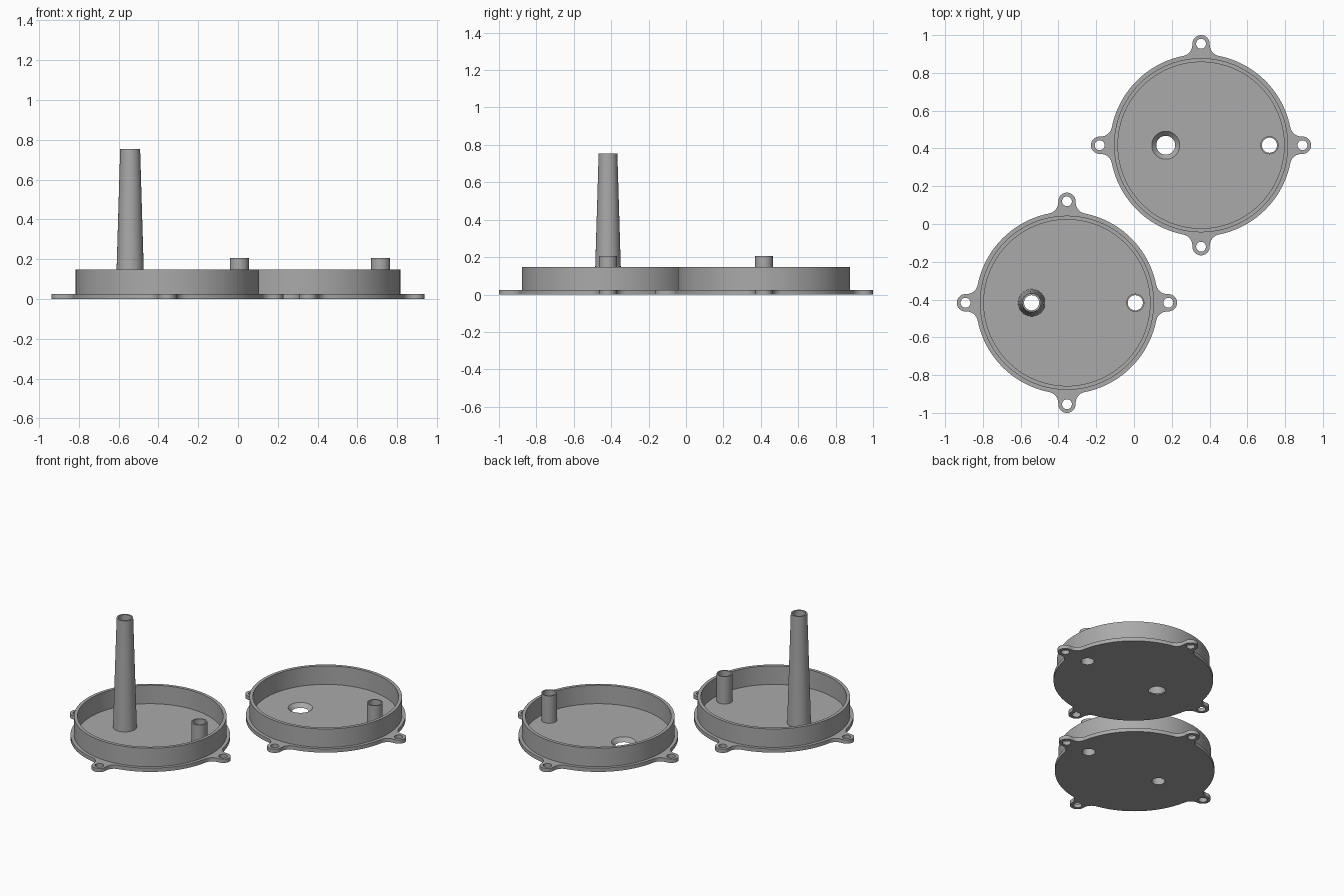
import bpy, bmesh, math
from math import sin, cos, pi, sqrt, atan2

if "Cube" in bpy.data.objects:
    bpy.data.objects.remove(bpy.data.objects["Cube"])

grey = bpy.data.materials.new("plain grey")
grey.diffuse_color = (0.4, 0.4, 0.4, 1)
grey.use_nodes = True
grey.node_tree.nodes["Principled BSDF"].inputs["Base Color"].default_value = grey.diffuse_color

FLOOR = 0.025           # plate thickness
DISC = 0.482            # plate radius
TAB_POS, TAB_R, FILLET = 0.537, 0.046, 0.06


def finish(ob):
    bpy.ops.object.select_all(action='DESELECT')
    ob.select_set(True)
    bpy.context.view_layer.objects.active = ob
    ob.data.materials.clear()
    ob.data.materials.append(grey)
    bpy.ops.object.shade_smooth_by_angle(angle=math.radians(30))


def arc(cx, cy, r, a0, a1, n):
    return [(cx + r * cos(a0 + (a1 - a0) * i / n), cy + r * sin(a0 + (a1 - a0) * i / n))
            for i in range(n + 1)]


def circle(cx, cy, r, n=48):
    return arc(cx, cy, r, 0, 2 * pi, n)[:-1]


def plate_outline():
    """Disc with four rounded ears, blended by concave fillets."""
    fy = TAB_R + FILLET
    fx = sqrt((DISC + FILLET) ** 2 - fy ** 2)
    t = atan2(fy, fx)
    quarter = arc(fx, -fy, FILLET, pi - t, pi / 2, 8)
    quarter += arc(TAB_POS, 0, TAB_R, -pi / 2, pi / 2, 20)
    quarter += arc(fx, fy, FILLET, -pi / 2, -pi + t, 8)
    quarter += arc(0, 0, DISC, t, pi / 2 - t, 28)[1:-1]
    pts = []
    for k in range(4):
        c, s = cos(k * pi / 2), sin(k * pi / 2)
        pts += [(x * c - y * s, x * s + y * c) for x, y in quarter]
    return pts


def plate(name, cx, cy, holes):
    cu = bpy.data.curves.new(name + "_curve", 'CURVE')
    cu.dimensions = '2D'
    cu.fill_mode = 'BOTH'
    cu.extrude = FLOOR / 2
    for pts in [plate_outline()] + [circle(*h) for h in holes]:
        sp = cu.splines.new('POLY')
        sp.points.add(len(pts) - 1)
        for p, (x, y) in zip(sp.points, pts):
            p.co = (x, y, 0, 1)
        sp.use_cyclic_u = True
    ob = bpy.data.objects.new(name, cu)
    bpy.context.collection.objects.link(ob)
    ob.location = (cx, cy, FLOOR / 2)
    bpy.ops.object.select_all(action='DESELECT')
    ob.select_set(True)
    bpy.context.view_layer.objects.active = ob
    bpy.ops.object.convert(target='MESH')
    ob = bpy.context.view_layer.objects.active
    bm = bmesh.new()
    bm.from_mesh(ob.data)
    bmesh.ops.remove_doubles(bm, verts=bm.verts, dist=1e-5)
    bmesh.ops.recalc_face_normals(bm, faces=bm.faces)
    bm.to_mesh(ob.data)
    bm.free()
    finish(ob)


def lathe(name, cx, cy, profile, n=48):
    """Revolve a closed (radius, height) profile about the vertical axis."""
    bm = bmesh.new()
    rings = [[bm.verts.new((x, y, z)) for x, y in circle(0, 0, r, n)] for r, z in profile]
    for a, b in zip(rings, rings[1:] + rings[:1]):
        for i in range(n):
            j = (i + 1) % n
            bm.faces.new((a[i], a[j], b[j], b[i]))
    bmesh.ops.recalc_face_normals(bm, faces=bm.faces)
    me = bpy.data.meshes.new(name)
    bm.to_mesh(me)
    bm.free()
    ob = bpy.data.objects.new(name, me)
    ob.location = (cx, cy, 0)
    bpy.context.collection.objects.link(ob)
    finish(ob)


def tube(name, cx, cy, r_base, r_top, bore, top, n=48):
    lathe(name, cx, cy, [(r_base, FLOOR), (r_top, top), (bore, top), (bore, FLOOR)], n)


BORE, SEAT_R, SEAT_X, POST_X = 0.04, 0.074, -0.187, 0.362
ears = [(TAB_POS * cos(k * pi / 2), TAB_POS * sin(k * pi / 2), 0.026, 32) for k in range(4)]

for label, cx, cy, seat_hole in (("tower", -0.355, -0.417, BORE), ("socket", 0.355, 0.417, SEAT_R)):
    # ear plate, rim wall and short hollow post shared by both halves
    plate(label + "_plate", cx, cy, ears + [(SEAT_X, 0, seat_hole), (POST_X, 0, BORE)])
    tube(label + "_rim", cx, cy, 0.461, 0.461, 0.44, 0.148, 128)
    tube(label + "_post", cx + POST_X, cy, 0.048, 0.048, BORE, 0.207)

# tall tapered hollow spout
tube("tapered_spout", -0.355 + SEAT_X, -0.417, 0.072, 0.05, BORE, 0.755)
# tapered seat lining the hole of the other half
lathe("tapered_seat", 0.355 + SEAT_X, 0.417, [(SEAT_R, 0), (0.05, 0), (SEAT_R, FLOOR)])
